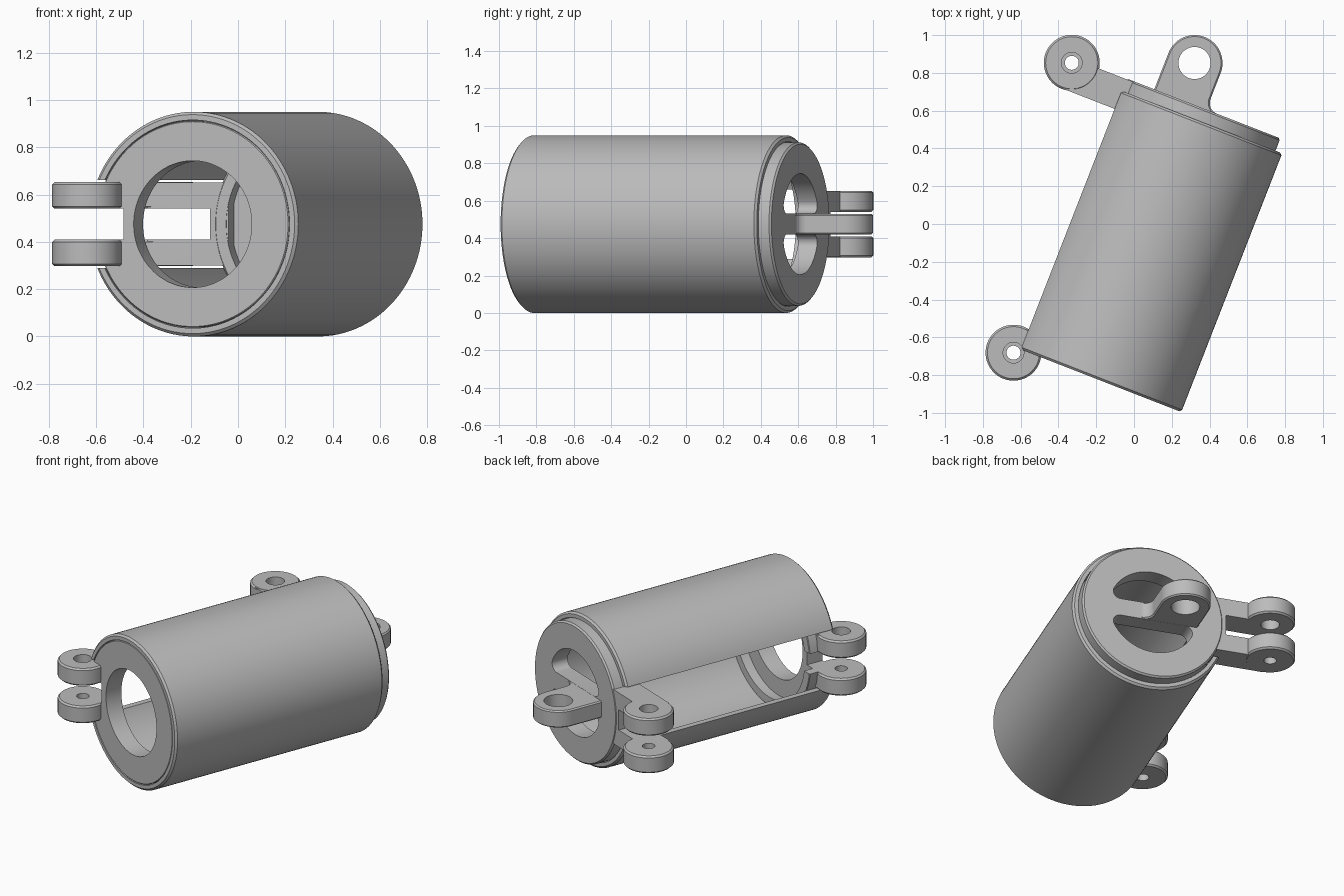
import bpy, bmesh
from math import pi, sin, cos, atan2, sqrt, radians
from mathutils import Matrix

default = bpy.data.objects.get("Cube")
if default:
    bpy.data.objects.remove(default, do_unlink=True)

grey = bpy.data.materials.new("plain grey")
grey.use_nodes = True
grey.diffuse_color = (0.5, 0.5, 0.5, 1)
grey.node_tree.nodes["Principled BSDF"].inputs["Base Color"].default_value = (0.5, 0.5, 0.5, 1)

R = 0.475            # tube radius
CAP_R = 0.437        # end cap radius
LENGTH = 1.47        # tube length
BACK = 1.54          # outer face of the back cap
LUG_R = 0.148
GAP = 0.0655         # half the gap between paired lugs
LUG_TOP = 0.178      # outer face of paired lugs
FRONT_PIN = (-0.467, -0.03)
SIDE_PIN = (-0.737, 1.512)
BACK_PIN = (-0.131, 1.747)


def arc(cx, cy, r, a, b, n):
    return [(cx + r * cos(a + (b - a) * i / n), cy + r * sin(a + (b - a) * i / n))
            for i in range(n + 1)]


def circle(cx, cy, r, n=64):
    return arc(cx, cy, r, 0, 2 * pi, n)[:-1]


def rect(x0, x1, y0, y1):
    return [(x0, y0), (x1, y0), (x1, y1), (x0, y1)]


def prism(name, outline, lo, hi, axis="z", chamfer=0):
    """Extrude an outline along z, or along the tube axis y."""
    def place(p, h):
        return (p[0], p[1], h) if axis == "z" else (p[0], h, p[1])
    bm = bmesh.new()
    low = [bm.verts.new(place(p, lo)) for p in outline]
    high = [bm.verts.new(place(p, hi)) for p in outline]
    ends = [bm.faces.new(low), bm.faces.new(high)]
    n = len(outline)
    for i in range(n):
        j = (i + 1) % n
        bm.faces.new((low[i], low[j], high[j], high[i]))
    bmesh.ops.recalc_face_normals(bm, faces=bm.faces)
    if chamfer:
        edges = [e for f in ends for e in f.edges]
        bmesh.ops.bevel(bm, geom=edges, offset=chamfer, segments=1, affect='EDGES')
    mesh = bpy.data.meshes.new(name)
    bm.to_mesh(mesh)
    bm.free()
    mesh.materials.append(grey)
    obj = bpy.data.objects.new(name, mesh)
    bpy.context.collection.objects.link(obj)
    return obj


def combine(obj, other, operation):
    mod = obj.modifiers.new("combine", 'BOOLEAN')
    mod.operation = operation
    mod.solver = 'EXACT'
    mod.object = other
    bpy.context.view_layer.objects.active = obj
    bpy.ops.object.modifier_apply(modifier=mod.name)
    bpy.data.objects.remove(other, do_unlink=True)


def cut(obj, *args, **kw):
    combine(obj, prism("cutter", *args, **kw), 'DIFFERENCE')


def join(obj, *args, **kw):
    combine(obj, prism("addition", *args, **kw), 'UNION')


def paired_lugs(obj, pin):
    """Two round lugs: clearance hole above, smaller pilot hole below."""
    for lo, hi, hole in ((GAP, LUG_TOP, 0.055), (-LUG_TOP, -GAP, 0.037)):
        join(obj, circle(*pin, LUG_R), lo, hi, chamfer=0.01)
        cut(obj, circle(*pin, hole, 40), lo - 0.02, hi + 0.02)


# Tube with a full-length slot in one side
tube = prism("tube", circle(0, 0, R, 128), 0, LENGTH, "y", 0.012)
cut(tube, circle(0, 0, 0.44, 128), -0.1, LENGTH + 0.1, "y")
cut(tube, rect(-0.6, -0.2, -0.186, 0.186), -0.2, LENGTH + 0.2, "y")

# Front cap: ring with a rear lip, a notch and a pair of lugs
front = prism("front_cap", circle(0, 0, CAP_R, 128), 0.001, 0.17, "y", 0.004)
cut(front, circle(0, 0, 0.38, 96), 0.11, 0.3, "y")
cut(front, circle(0, 0, 0.268, 96), -0.1, 0.2, "y")
join(front, rect(FRONT_PIN[0], -0.36, 0.003, 0.109), -LUG_TOP + 0.002, LUG_TOP - 0.002)
cut(front, rect(-0.7, -0.314, -0.3, 0.3), -GAP, GAP)
paired_lugs(front, FRONT_PIN)

# Back cap: recessed plate with two half-moon openings around a crossbar
back = prism("back_cap", circle(0, 0, CAP_R, 128), 1.365, BACK, "y", 0.01)
cut(back, circle(0, 0, 0.38, 96), 1.3, 1.43, "y")
hole_r, bar, f = 0.27, 0.056, 0.045
fx = sqrt((hole_r - f) ** 2 - (bar + f) ** 2)
a = atan2(bar + f, fx)
moon = (arc(0, 0, hole_r, a, pi - a, 40)
        + arc(-fx, bar + f, f, pi - a, 1.5 * pi, 10)[1:]
        + arc(fx, bar + f, f, -pi / 2, a, 10)[:-1])
for side in (1, -1):
    cut(back, [(x, side * z) for x, z in moon], 1.3, 1.7, "y")

# Forked side arm with paired lugs
join(back, rect(SIDE_PIN[0], -0.37, 1.367, BACK - 0.004), -LUG_TOP + 0.002, LUG_TOP - 0.002)
cut(back, rect(-1.0, -0.455, 1.2, 1.8), -GAP, GAP)
paired_lugs(back, SIDE_PIN)

# Single back lug, filleted into the crossbar
bx, by = BACK_PIN
fil = 0.06
lug = (arc(bx, by, LUG_R, pi, 0, 40)
       + arc(bx + LUG_R + fil, BACK + fil, fil, pi, 1.5 * pi, 10)
       + [(bx + LUG_R + fil, 1.45), (bx - LUG_R, 1.45)])
join(back, lug, -0.055, 0.055, chamfer=0.008)
cut(back, circle(bx, by, 0.085), -0.2, 0.2)

# Turn the assembly to its resting direction and shade it
pose = Matrix.Translation((-0.192, -0.823, R)) @ Matrix.Rotation(radians(-21.3), 4, 'Z')
for obj in (tube, front, back):
    obj.data.transform(pose)
    bpy.ops.object.select_all(action='DESELECT')
    obj.select_set(True)
    bpy.context.view_layer.objects.active = obj
    bpy.ops.object.shade_smooth_by_angle(angle=radians(30))
